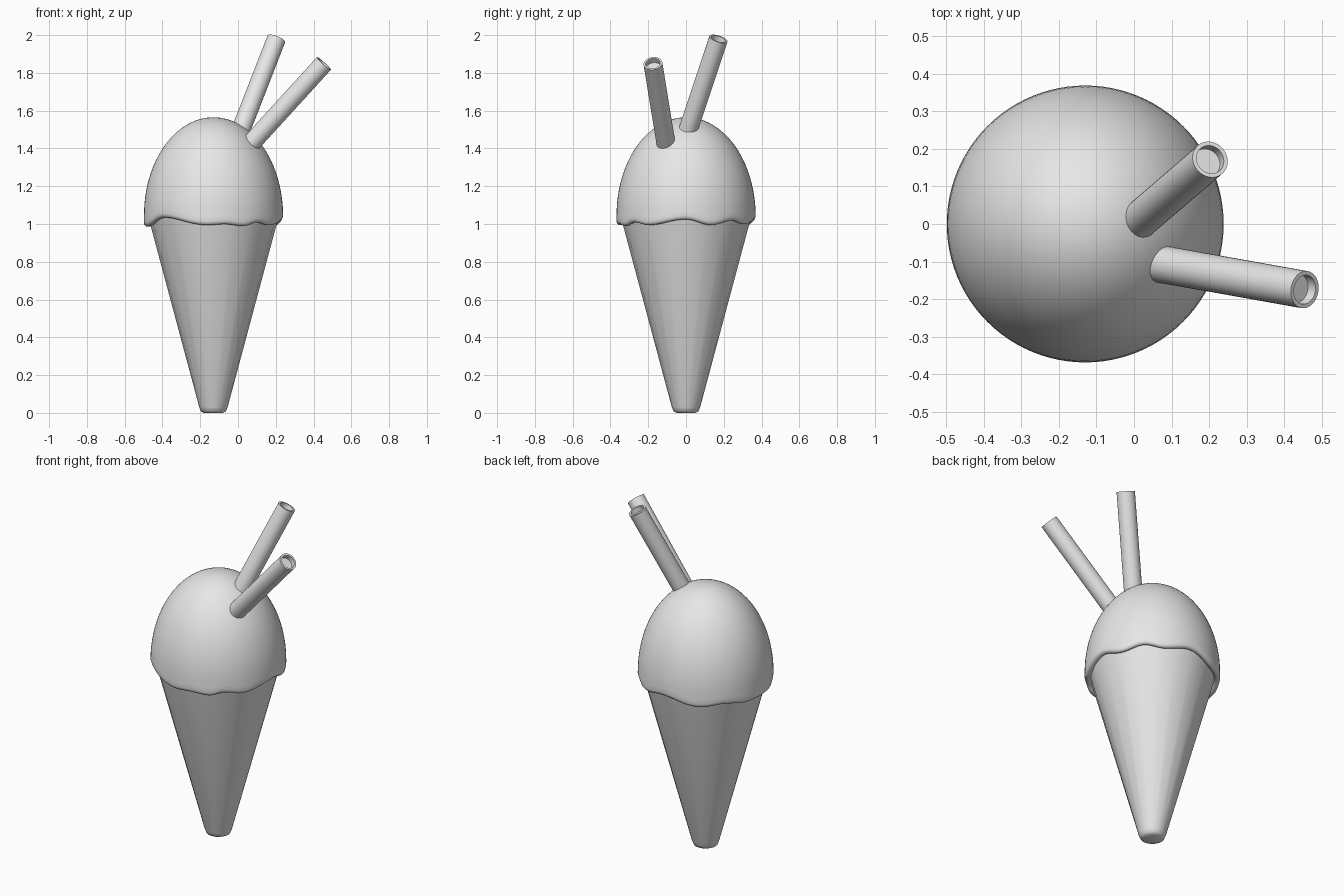
import bpy, bmesh
from math import sin, cos, pi, radians, degrees
from mathutils import Vector

cube = bpy.data.objects.get("Cube")
if cube:
    bpy.data.objects.remove(cube)

AXIS_X = -0.13

grey = bpy.data.materials.new("plain grey")
grey.use_nodes = True
grey.diffuse_color = (0.8, 0.8, 0.8, 1)
grey.node_tree.nodes["Principled BSDF"].inputs["Base Color"].default_value = (0.8, 0.8, 0.8, 1)


def lathe(name, profile, segments, wave=None):
    """Revolve (radius, z, wave weight) rings, closing any end of zero radius."""
    bm = bmesh.new()
    rings = []
    for r, z, w in profile:
        if r < 1e-5:
            rings.append([bm.verts.new((0, 0, z))] * segments)
            continue
        ring = []
        for i in range(segments):
            a = 2 * pi * i / segments
            dz = w * wave(a) if wave else 0
            ring.append(bm.verts.new((r * cos(a), r * sin(a), z + dz)))
        rings.append(ring)
    for lo, hi in zip(rings, rings[1:]):
        for i in range(segments):
            j = (i + 1) % segments
            bm.faces.new(list(dict.fromkeys((lo[i], lo[j], hi[j], hi[i]))))
    bmesh.ops.recalc_face_normals(bm, faces=bm.faces)
    mesh = bpy.data.meshes.new(name)
    bm.to_mesh(mesh)
    bm.free()
    mesh.materials.append(grey)
    obj = bpy.data.objects.new(name, mesh)
    bpy.context.collection.objects.link(obj)
    return obj


def smooth(obj, angle):
    bpy.ops.object.select_all(action="DESELECT")
    obj.select_set(True)
    bpy.context.view_layer.objects.active = obj
    bpy.ops.object.shade_smooth_by_angle(angle=radians(angle))


# Uneven drips round the scoop's hem: (degrees, height offset)
DRIPS = [(0, .025), (22, -.005), (43, .02), (60, 0), (86, .025), (120, -.01),
         (141, .005), (163, -.012), (195, -.012), (223, .035), (265, -.005),
         (280, 0), (297, -.01), (310, .01), (326, -.005), (360, .025)]


def drip(a):
    d = degrees(a) % 360
    for (a0, z0), (a1, z1) in zip(DRIPS, DRIPS[1:]):
        if d <= a1:
            t = (1 - cos(pi * (d - a0) / (a1 - a0))) / 2
            return z0 + (z1 - z0) * t
    return 0


# Cone with a rounded tip
cone = lathe("cone", [(0, 0, 0), (.05, 0, 0), (.066, .008, 0), (.075, .03, 0),
                      (.335, 1.0, 0), (.345, 1.04, 0), (0, 1.04, 0)], 20)
cone.location.x = AXIS_X
smooth(cone, 50)

# Domed scoop with a wavy rolled hem
dome = []
for k in range(25):
    t = pi / 2 * (1 - k / 24)
    r = .368 * cos(t) if k else 0
    weight = max(0, 1 - sin(t) * 4) ** 2
    dome.append((r, 1.045 + .52 * sin(t), weight))
hem = [(.369, 1.02, 1), (.366, 1.008, 1), (.358, 1.0, 1), (.347, .999, 1),
       (.336, 1.006, 1), (.325, 1.03, 1), (.31, 1.06, 0)]
scoop = lathe("scoop", dome + hem, 96, drip)
scoop.location.x = AXIS_X
smooth(scoop, 60)


# Straws with a recessed open end
def straw(name, base, tip):
    base, tip = Vector(base), Vector(tip)
    axis = tip - base
    n, sink, depth = axis.length, .06, .03
    obj = lathe(name, [(0, -sink, 0), (.05, -sink, 0), (.05, n, 0), (.039, n, 0),
                       (.039, n - depth, 0), (0, n - depth, 0)], 32)
    obj.location = base
    obj.rotation_euler = axis.to_track_quat("Z", "Y").to_euler()
    smooth(obj, 35)


straw("back_straw", (.02, .015, 1.51), (.203, .172, 1.98))
straw("front_straw", (.09, -.11, 1.45), (.455, -.175, 1.85))
